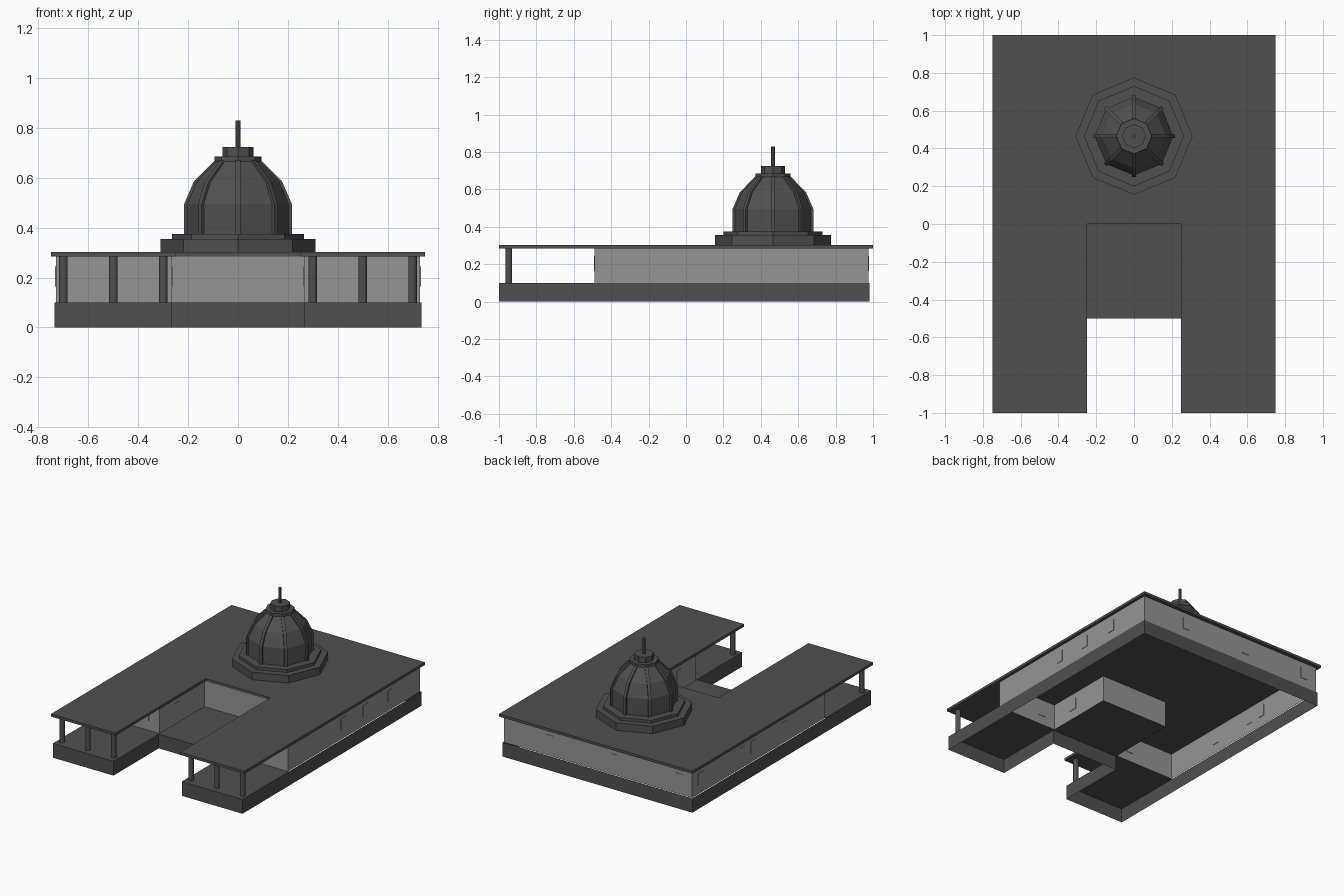
import bpy, bmesh, math
from mathutils import Vector

if "Cube" in bpy.data.objects:
    bpy.data.objects.remove(bpy.data.objects["Cube"])


def material(name, v):
    m = bpy.data.materials.new(name)
    m.diffuse_color = (v, v, v, 1)
    m.use_nodes = True
    m.node_tree.nodes["Principled BSDF"].inputs["Base Color"].default_value = m.diffuse_color
    return m


DARK = material("dark_grey", 0.08)
LIGHT = material("wall_grey", 0.3)


def finish(name, bm, mat):
    me = bpy.data.meshes.new(name)
    bm.to_mesh(me)
    bm.free()
    me.materials.append(mat)
    ob = bpy.data.objects.new(name, me)
    bpy.context.collection.objects.link(ob)
    return ob


def prism(name, pts, z0, z1, mat, bottom=True, top=True):
    """Vertical extrusion of an outline, optionally open at the ends."""
    bm = bmesh.new()
    lo = [bm.verts.new((x, y, z0)) for x, y in pts]
    hi = [bm.verts.new((x, y, z1)) for x, y in pts]
    n = len(pts)
    for i in range(n):
        j = (i + 1) % n
        bm.faces.new((lo[i], lo[j], hi[j], hi[i]))
    if bottom:
        bm.faces.new(lo[::-1])
    if top:
        bm.faces.new(hi)
    return finish(name, bm, mat)


def u_outline(w, front, back, nw, ny):
    """Counter-clockwise U plan with a notch at the front."""
    return [(-w, front), (-nw, front), (-nw, ny), (nw, ny),
            (nw, front), (w, front), (w, back), (-w, back)]


def rect(x0, x1, y0, y1):
    return [(x0, y0), (x1, y0), (x1, y1), (x0, y1)]


def lathe(name, profile, sides, cx, cy, mat):
    """Faceted turned shape from (radius, z) points, vertices on the axes."""
    bm = bmesh.new()
    rings = [[bm.verts.new((cx + r * math.cos(math.tau * k / sides),
                            cy + r * math.sin(math.tau * k / sides), z))
              for k in range(sides)] for r, z in profile]
    for a, b in zip(rings, rings[1:]):
        for k in range(sides):
            j = (k + 1) % sides
            bm.faces.new((a[k], a[j], b[j], b[k]))
    bm.faces.new(rings[0][::-1])
    bm.faces.new(rings[-1])
    return finish(name, bm, mat)


# Plinth skirt, porch floors and courtyard floor
prism("plinth", u_outline(0.735, -1, 0.98, 0.265, -0.5), 0, 0.1, DARK, False, False)


def floor(name, pts):
    bm = bmesh.new()
    bm.faces.new([bm.verts.new((x, y, 0.1)) for x, y in pts])
    finish(name, bm, DARK)


floor("porch_floor_left", rect(-0.735, -0.265, -1, -0.49))
floor("porch_floor_right", rect(0.265, 0.735, -1, -0.49))
floor("courtyard_floor", rect(-0.265, 0.265, -0.5, 0.005))

# Walls and roof slab
prism("walls", u_outline(0.73, -0.49, 0.975, 0.265, 0.005), 0.1, 0.286, LIGHT, False, False)
prism("roof", u_outline(0.75, -1, 1, 0.25, 0), 0.284, 0.302, DARK)


# Window panels, thin plates on the wall faces
def window(x, y, along_x):
    a, b = (0.027, 0.003) if along_x else (0.003, 0.027)
    prism("window", rect(x - a, x + a, y - b, y + b), 0.165, 0.245, LIGHT)


for x in (0.375, -0.125, -0.625):
    window(x, 0.975, True)
for s in (-1, 1):
    window(s * 0.375, -0.49, True)
    window(s * 0.265, -0.3, False)
for y in (0.12, 0.37, 0.64):
    window(0.73, y, False)
for y in (0.88, 0.42, 0.3, -0.04):
    window(-0.73, y, False)

# Porch columns
for x in (-0.7, -0.5, -0.3, 0.3, 0.5, 0.7):
    lathe("porch_column", [(0.017, 0.1), (0.017, 0.285)], 12, x, -0.947, DARK)

# Stepped octagonal dome base
CY = 0.465
lathe("dome_base", [(0.31, 0.3), (0.31, 0.355), (0.265, 0.355), (0.265, 0.375)],
      8, 0, CY, DARK)

# Dome shell
shell = [(0.208, 0.375), (0.208, 0.495), (0.169, 0.585), (0.085, 0.67)]
lathe("dome", shell, 8, 0, CY, DARK)

# Ribs on the dome corners
for k in range(8):
    t = math.tau * k / 8
    out = Vector((math.cos(t), math.sin(t), 0))
    side = Vector((-out.y, out.x, 0)) * 0.01
    bm = bmesh.new()
    rows = []
    for r, z in shell:
        c = Vector((0, CY, z))
        rows.append([bm.verts.new(c + out * (r + d) + side * s)
                     for d, s in ((-0.01, -1), (0.008, -1), (0.008, 1), (-0.01, 1))])
    for a, b in zip(rows, rows[1:]):
        for i in range(3):
            bm.faces.new((a[i], a[i + 1], b[i + 1], b[i]))
    finish("dome_rib", bm, DARK)

# Cap and spire
lathe("dome_cap", [(0.094, 0.666), (0.094, 0.686), (0.063, 0.686), (0.063, 0.724)],
      8, 0, CY, DARK)
lathe("spire", [(0.01, 0.72), (0.01, 0.83)], 8, 0, CY, DARK)
